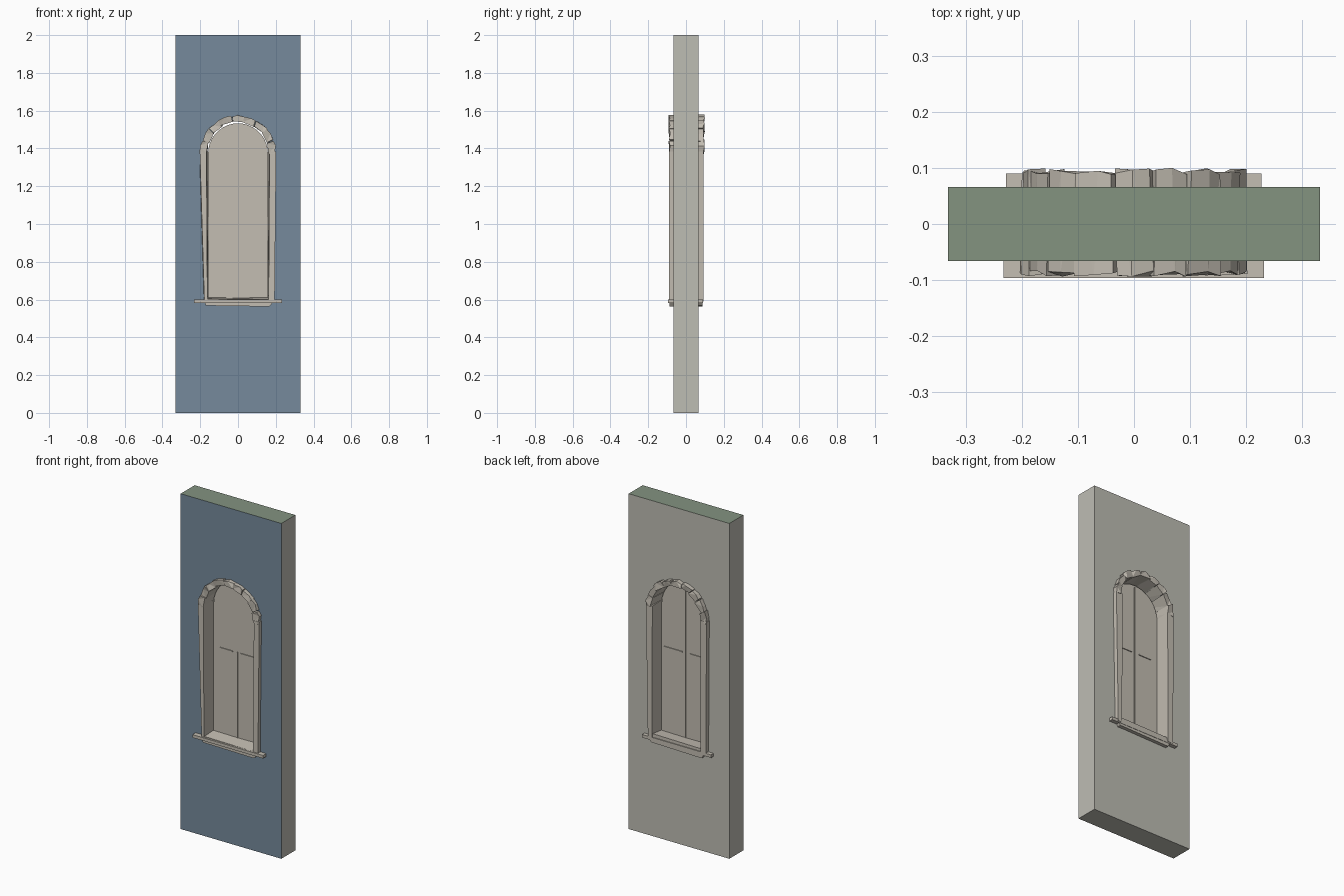
import bpy, bmesh, math, random
from mathutils import Vector

random.seed(4)
if "Cube" in bpy.data.objects:
    bpy.data.objects.remove(bpy.data.objects["Cube"], do_unlink=True)

HALF_W, HALF_D, HEIGHT = 0.332, 0.066, 2.0
SPRING, FLOOR = 1.375, 0.59


def material(name, rgb):
    # sRGB bytes to linear
    lin = [((c / 255 + 0.055) / 1.055) ** 2.4 for c in rgb]
    m = bpy.data.materials.new(name)
    m.use_nodes = True
    m.diffuse_color = (*lin, 1)
    m.node_tree.nodes["Principled BSDF"].inputs["Base Color"].default_value = (*lin, 1)
    return m


PLASTER = material("pale plaster", (190, 189, 180))
BLUE = material("slate blue paint", (118, 138, 156))
GREEN = material("sage green paint", (131, 147, 128))
STONE = material("warm grey stone", (195, 189, 178))


def finish(name, bm, *mats):
    bmesh.ops.recalc_face_normals(bm, faces=bm.faces)
    me = bpy.data.meshes.new(name)
    bm.to_mesh(me)
    bm.free()
    for m in mats:
        me.materials.append(m)
    ob = bpy.data.objects.new(name, me)
    bpy.context.collection.objects.link(ob)
    return ob


def loft(name, front, back, mat):
    # solid between two matching outlines
    bm = bmesh.new()
    f = [bm.verts.new(p) for p in front]
    b = [bm.verts.new(p) for p in back]
    bm.faces.new(f)
    bm.faces.new(b[::-1])
    for i in range(len(f)):
        j = (i + 1) % len(f)
        bm.faces.new((f[i], b[i], b[j], f[j]))
    return finish(name, bm, mat)


def box(name, x0, x1, y0, y1, z0, z1, mat):
    ring = [(x0, z0), (x1, z0), (x1, z1), (x0, z1)]
    return loft(name, [(x, y0, z) for x, z in ring], [(x, y1, z) for x, z in ring], mat)


def arch(name, r, y0, y1, floor, mat, steps=18):
    pts = [(-r, floor), (r, floor)]
    for i in range(steps + 1):
        a = math.pi * i / steps
        pts.append((r * math.cos(a), SPRING + r * math.sin(a)))
    return loft(name, [(x, y0, z) for x, z in pts], [(x, y1, z) for x, z in pts], mat)


# Wall with an arched opening
wall = box("wall", -HALF_W, HALF_W, -HALF_D, HALF_D, 0, HEIGHT, PLASTER)
wall.data.materials.append(BLUE)
wall.data.materials.append(GREEN)
cutter = arch("opening_cutter", 0.172, -0.3, 0.3, FLOOR, PLASTER)
cutter.hide_render = True
mod = wall.modifiers.new("opening", "BOOLEAN")
mod.operation, mod.solver, mod.object = "DIFFERENCE", "EXACT", cutter
bpy.context.view_layer.objects.active = wall
bpy.ops.object.modifier_apply(modifier=mod.name)
bpy.data.objects.remove(cutter, do_unlink=True)
for p in wall.data.polygons:
    if p.normal.y < -0.9:
        p.material_index = 1
    elif p.center.z > HEIGHT - 0.01:
        p.material_index = 2
    else:
        p.material_index = 0

# Pane and its thin glazing bars
arch("pane", 0.158, -0.003, 0.003, FLOOR, STONE)
box("vertical_bar_front", -0.001, 0.001, -0.008, 0, 0.61, 1.12, STONE)
box("vertical_bar_back", -0.001, 0.001, 0, 0.008, 0.61, 1.52, STONE)
for name, x0, x1 in (("left", 0.02, 0.145), ("right", -0.115, -0.03)):
    box("cross_bar_" + name, x0, x1, -0.008, 0.008, 1.114, 1.119, STONE)

# Slanting jamb stones running through the wall
for name, s, lean in (("right", -1, 0.0), ("left", 1, 0.008)):
    def ring(y, low_out, low_in, top_in, top_out):
        return [(s * low_out, y, FLOOR), (s * low_in, y, FLOOR),
                (s * top_in, y, 1.385), (s * top_out, y, 1.385)]
    loft("jamb_" + name,
         ring(-0.089, 0.178 + 2 * lean, 0.162, 0.167, 0.202),
         ring(0.092, 0.195 - lean, 0.16, 0.158, 0.2), STONE)


def jitter(amount):
    return random.uniform(-amount, amount)


# Rough arch stones, chipped at the ends
COUNT = 9
for i in range(COUNT):
    step = math.pi / COUNT
    front, back = [], []
    for pts, y in ((front, -0.088), (back, 0.094)):
        for a, r in ((i, 0.167), (i, 0.198), (i + 0.5, 0.201), (i + 1, 0.198), (i + 1, 0.167)):
            ang = step * a + jitter(0.035)
            rad = r + jitter(0.006)
            pts.append(Vector((rad * math.cos(ang), y + jitter(0.006),
                               SPRING + rad * math.sin(ang))))
    stone = loft("arch_stone_%d" % (i + 1), front, back, STONE)
    bm = bmesh.new()
    bm.from_mesh(stone.data)
    bmesh.ops.triangulate(bm, faces=bm.faces)
    bm.to_mesh(stone.data)
    bm.free()

# Sill slabs, sloping inner ledge and lower wedge
box("sill_front", -0.233, 0.232, -0.096, -0.05, 0.583, 0.601, STONE)
box("sill_back", -0.228, 0.227, 0.05, 0.09, 0.583, 0.601, STONE)
loft("inner_sill",
     [(-0.165, -0.085, 0.585), (0.165, -0.085, 0.585), (0.165, -0.085, 0.601), (-0.165, -0.085, 0.605)],
     [(-0.165, 0.085, 0.585), (0.165, 0.085, 0.585), (0.165, 0.085, 0.622), (-0.165, 0.085, 0.617)], STONE)
loft("sill_wedge",
     [(-0.17, -0.088, 0.568), (0.165, -0.088, 0.563), (0.19, -0.088, 0.59), (-0.18, -0.088, 0.59)],
     [(-0.165, 0.088, 0.563), (0.17, 0.088, 0.57), (0.18, 0.088, 0.59), (-0.18, 0.088, 0.59)], STONE)
